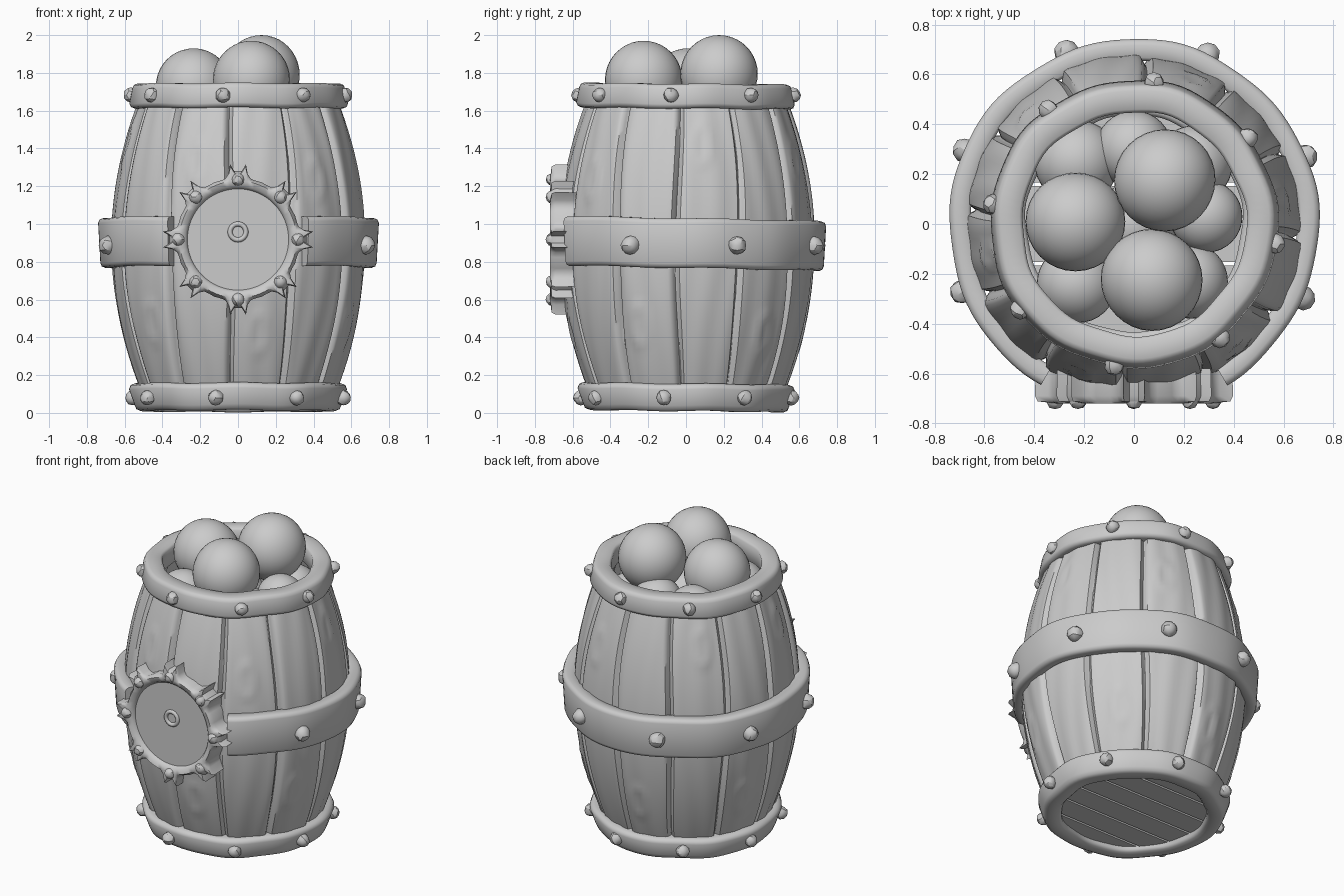
import bpy, bmesh, math, random
from math import sin, cos, pi, radians
from mathutils import Matrix, Vector

random.seed(4)
cube = bpy.data.objects.get("Cube")
if cube:
    bpy.data.objects.remove(cube, do_unlink=True)

grey = bpy.data.materials.new("plain grey")
grey.use_nodes = True
colour = (0.6, 0.6, 0.6, 1)
grey.diffuse_color = colour
for node in grey.node_tree.nodes:
    if node.type == 'BSDF_PRINCIPLED':
        node.inputs["Base Color"].default_value = colour


def finish(name, bm, angle=40, recalc=True):
    if recalc:
        bmesh.ops.recalc_face_normals(bm, faces=bm.faces)
    mesh = bpy.data.meshes.new(name)
    bm.to_mesh(mesh)
    bm.free()
    mesh.materials.append(grey)
    obj = bpy.data.objects.new(name, mesh)
    bpy.context.collection.objects.link(obj)
    bpy.ops.object.select_all(action='DESELECT')
    obj.select_set(True)
    bpy.context.view_layer.objects.active = obj
    bpy.ops.object.shade_smooth_by_angle(angle=radians(angle))
    return obj


def loft(name, sections, closed=True):
    """Skin closed cross-sections, looping round or capped at both ends."""
    bm = bmesh.new()
    rows = [[bm.verts.new(p) for p in s] for s in sections]
    n, m = len(rows), len(rows[0])
    for i in range(n if closed else n - 1):
        a, b = rows[i], rows[(i + 1) % n]
        for j in range(m):
            k = (j + 1) % m
            bm.faces.new((a[j], a[k], b[k], b[j]))
    if not closed:
        bm.faces.new(rows[0])
        bm.faces.new(rows[-1])
    return finish(name, bm, 50)


def hoop(name, inner, low, high, z0, z1, bevel, start=0, sweep=360, tilt=0.0):
    """Hand-beaten metal band: low and high are its outer radii."""
    closed = sweep == 360
    profile = [(inner, z0 + bevel / 2), (inner + bevel / 2, z0),
               (low - bevel, z0), (low - bevel * .3, z0 + bevel * .3), (low, z0 + bevel),
               (high, z1 - bevel), (high - bevel * .3, z1 - bevel * .3), (high - bevel, z1),
               (inner + bevel / 2, z1), (inner, z1 - bevel / 2)]
    steps = 96
    sections = []
    for i in range(steps if closed else steps + 1):
        a = radians(start + sweep * i / steps)
        dr = .004 * sin(5 * a + z0) + .003 * sin(11 * a)
        dz = .003 * sin(7 * a) + tilt * sin(a)
        sections.append([((r + dr) * cos(a), (r + dr) * sin(a), z + dz) for r, z in profile])
    return loft(name, sections, closed)


def rivet(name, at, radius):
    bm = bmesh.new()
    bmesh.ops.create_icosphere(bm, subdivisions=2, radius=radius)
    for v in bm.verts:
        v.co *= random.uniform(.93, 1.04)
    bmesh.ops.transform(bm, matrix=Matrix.Translation(at), verts=bm.verts)
    return finish(name, bm, 25)


# Barrel wall: twelve bulging staves parted by wavy grooves
STAVES, COLS, ROWS = 12, 18, 56


def bulge(z):
    return .675 - .255 * (z - .9) ** 2


bm = bmesh.new()
shape = [(random.uniform(0, 6), random.uniform(-.008, .008)) for _ in range(STAVES)]
knots = {s: (random.uniform(.3, .5) if s % 2 else random.uniform(1.2, 1.45), random.uniform(.35, .65))
         for s in range(0, STAVES)}
grid = []
for r in range(ROWS + 1):
    z = .04 + 1.66 * r / ROWS
    row = []
    for s in range(STAVES):
        phase, lift = shape[s]
        kz, kt = knots[s]
        for c in range(COLS):
            t = .5 - .5 * cos(pi * c / COLS)
            ends = [radians(30 * (s + e) - 4) + .018 * sin(4 * z + shape[(s + e) % STAVES][0])
                    for e in (0, 1)]
            a = ends[0] + t * (ends[1] - ends[0])
            edge = min(t, 1 - t) * .33
            rad = bulge(z) + lift * min(1, edge / .04)
            rad -= .035 * math.exp(-(edge / .014) ** 2)
            rad += .003 * sin(14 * t + phase + 2 * sin(3 * z + phase))
            # raised knot ring in the wood
            d = math.hypot((t - kt) * .33 / .045, (z - kz) / .1)
            rad += .007 * math.exp(-((d - 1) / .3) ** 2)
            row.append(bm.verts.new((rad * cos(a), rad * sin(a), z)))
    grid.append(row)
count = STAVES * COLS
for low, high in zip(grid, grid[1:]):
    for j in range(count):
        k = (j + 1) % count
        bm.faces.new((low[j], low[k], high[k], high[j]))
finish("barrel_staves", bm, 45, recalc=False)

# Floor boards set into the bottom
for i in range(6):
    bm = bmesh.new()
    bmesh.ops.create_circle(bm, cap_ends=True, segments=64, radius=.47)
    for y, side in ((-.48 + .16 * i + .007, -1), (-.32 + .16 * i - .007, 1)):
        bmesh.ops.bisect_plane(bm, geom=bm.verts[:] + bm.edges[:] + bm.faces[:],
                               plane_co=(0, y, 0), plane_no=(0, side, 0), clear_outer=True)
    solid = bmesh.ops.extrude_face_region(bm, geom=bm.faces[:])
    top = [v for v in solid["geom"] if isinstance(v, bmesh.types.BMVert)]
    bmesh.ops.translate(bm, vec=(0, 0, .03), verts=top)
    bmesh.ops.translate(bm, vec=(0, 0, .045), verts=bm.verts)
    finish(f"floor_board_{i + 1}", bm)

# Hoops; the middle one stops either side of the medallion
hoop("top_hoop", .45, .578, .562, 1.612, 1.742, .025, tilt=-.004)
hoop("bottom_hoop", .435, .545, .575, .01, .155, .03, tilt=-.005)
hoop("middle_hoop", .655, .73, .742, .768, 1.03, .025, start=-60, sweep=300, tilt=-.014)

# Hoop rivets
for label, first, ring_r, z, size in (("top", -8, .572, 1.682, .041),
                                      ("bottom", -12, .57, .08, .041),
                                      ("middle", 21.5, .74, .887, .05)):
    for k in range(8):
        a = radians(first + 45 * k)
        if label == "middle" and sin(a) < -.8:
            continue
        rivet(f"{label}_rivet_{k + 1}", (ring_r * cos(a), ring_r * sin(a), z), size)

# Medallion: thorned rim, plate, centre ring and rivets
MID_Z = .918
thorn = [(-12, .328), (-8.5, .35), (-6, .4), (-3, .362), (3, .362), (6, .4), (8.5, .35),
         (12, .328), (17, .325), (22.5, .328), (28, .325)]
sections = []
for k in range(8):
    for offset, out in thorn:
        a = radians(45 * k + offset)
        cut = [(.265, -.685), (.28, -.712), (.31, -.72), (out - .012, -.712),
               (out, -.69), (out - .004, -.58), (.265, -.58)]
        sections.append([(r * cos(a), y, MID_Z + r * sin(a)) for r, y in cut])
loft("medallion_rim", sections)

bm = bmesh.new()
bmesh.ops.create_cone(bm, cap_ends=True, segments=64, radius1=.29, radius2=.29, depth=.11)
bmesh.ops.transform(bm, matrix=Matrix.Translation((0, -.635, MID_Z)) @ Matrix.Rotation(pi / 2, 4, 'X'),
                    verts=bm.verts)
finish("medallion_plate", bm)

sections = []
for k in range(32):
    a = 2 * pi * k / 32
    sections.append([((.042 + .013 * cos(b)) * cos(a), -.69 + .013 * sin(b),
                      MID_Z + .04 + (.042 + .013 * cos(b)) * sin(a))
                     for b in (2 * pi * j / 8 for j in range(8))])
loft("medallion_centre_ring", sections)

for k in range(8):
    a = pi / 4 * k
    rivet(f"medallion_rivet_{k + 1}", (.317 * cos(a), -.707, MID_Z + .317 * sin(a)), .036)

# Heap of round fruit: three on top, the rest wedged below
heap = [(-.235, .01, 1.73, .2), (.125, .175, 1.795, .205), (.07, -.225, 1.765, .205),
        (-.23, .25, 1.55, .17), (0, .3, 1.58, .155), (.24, .24, 1.52, .155),
        (.29, .03, 1.56, .145), (.23, -.23, 1.55, .15), (-.23, -.24, 1.54, .16),
        (0, 0, 1.5, .17)]
for i, (x, y, z, r) in enumerate(heap):
    bm = bmesh.new()
    bmesh.ops.create_uvsphere(bm, u_segments=32, v_segments=20, radius=r)
    lean = Vector((sin(i * 2), cos(i * 2), .4)).normalized()
    for v in bm.verts:
        v.co *= 1 - .03 * max(0, v.co.normalized().dot(lean)) ** 4
        v.co += Vector((x, y, z))
    finish(f"fruit_{i + 1}", bm, 60)
